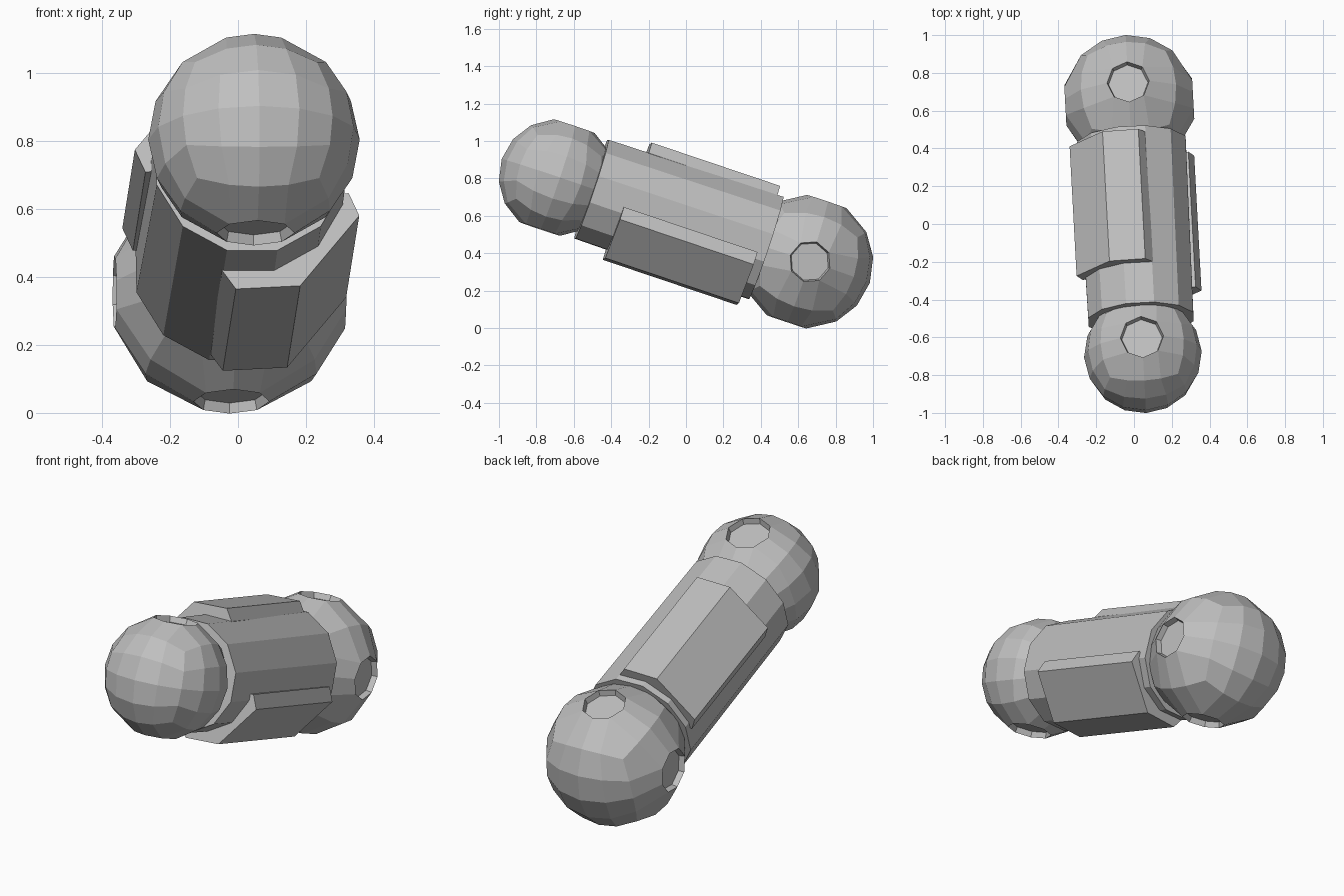
import bpy, bmesh, math
from mathutils import Matrix, Vector

if "Cube" in bpy.data.objects:
    bpy.data.objects.remove(bpy.data.objects["Cube"])

# One flat grey for the whole piece
grey = bpy.data.materials.new("light_grey")
grey.diffuse_color = (0.52, 0.52, 0.52, 1)
grey.use_nodes = True
grey.node_tree.nodes["Principled BSDF"].inputs["Base Color"].default_value = grey.diffuse_color

# Frame of the tilted limb: local y runs from the front ball to the back ball
START = Vector((0.047, -0.69, 0.805))
END = Vector((-0.025, 0.645, 0.355))
D = (END - START).normalized()
X = D.cross(Vector((0, 0, 1))).normalized()
U = X.cross(D)
FRAME = Matrix((X, D, U)).transposed().to_4x4()


def finish(name, bm, origin):
    bmesh.ops.recalc_face_normals(bm, faces=bm.faces[:])
    mesh = bpy.data.meshes.new(name)
    bm.to_mesh(mesh)
    bm.free()
    mesh.materials.append(grey)
    ob = bpy.data.objects.new(name, mesh)
    ob.matrix_world = Matrix.Translation(origin) @ FRAME
    bpy.context.collection.objects.link(ob)
    return ob


def joint_ball(name, origin, radius, sockets, socket_r, depth=0.03):
    """Faceted cube-sphere with shallow eight-sided sockets."""
    bm = bmesh.new()
    bmesh.ops.create_cube(bm, size=2)
    bmesh.ops.subdivide_edges(bm, edges=bm.edges[:], cuts=3, use_grid_fill=True)
    for v in bm.verts:
        v.co = Vector([math.tan(c * math.pi / 4) for c in v.co]).normalized() * radius
    for s in sockets:
        n = Vector(s)
        hub = max(bm.verts, key=lambda v: v.co.dot(n))
        ring = {v for f in hub.link_faces for v in f.verts} - {hub}
        bmesh.ops.dissolve_verts(bm, verts=[hub])
        for v in ring:
            flat = v.co - n * v.co.dot(n)
            v.co = flat.normalized() * socket_r + n * math.sqrt(radius**2 - socket_r**2)
        face = next(f for f in bm.faces if set(f.verts) == ring)
        bmesh.ops.inset_individual(bm, faces=[face], thickness=0.008)
        for v in face.verts:
            v.co -= n * depth
    return finish(name, bm, origin)


def prism(name, near, far, t0, t1):
    """Solid between two matching (x, up) profiles along the limb."""
    bm = bmesh.new()
    a = [bm.verts.new((x, t0, u)) for x, u in near]
    b = [bm.verts.new((x, t1, u)) for x, u in far]
    bm.faces.new(a)
    bm.faces.new(b[::-1])
    n = len(a)
    for i in range(n):
        j = (i + 1) % n
        bm.faces.new((a[i], b[i], b[j], a[j]))
    return finish(name, bm, START)


def ring_profile(r, sides=12):
    angles = [(i + 0.5) * math.tau / sides for i in range(sides)]
    return [(r * math.cos(a), r * math.sin(a)) for a in angles]


# Balls at both ends
joint_ball("front_ball", START, 0.312, [(0, 0, 1), (0, 0, -1)], 0.115)
joint_ball("back_ball", END, 0.357,
           [(0, 0, 1), (0, 0, -1), (1, 0, 0), (-1, 0, 0)], 0.112)

# Twelve-sided shaft, slightly wider at the back
prism("shaft", ring_profile(0.288), ring_profile(0.298), 0.195, 1.18)

# Two armour plates, opposite each other around the shaft
plate = [(-0.08, -0.28), (-0.04, -0.338), (0.15, -0.328), (0.328, -0.11),
         (0.298, -0.04), (0.22, -0.05), (0.10, -0.22), (-0.06, -0.22)]
opposite = [(-x, -u) for x, u in plate]
prism("lower_plate", plate, plate, 0.375, 1.13)
prism("upper_plate", opposite, opposite, 0.42, 1.145)
